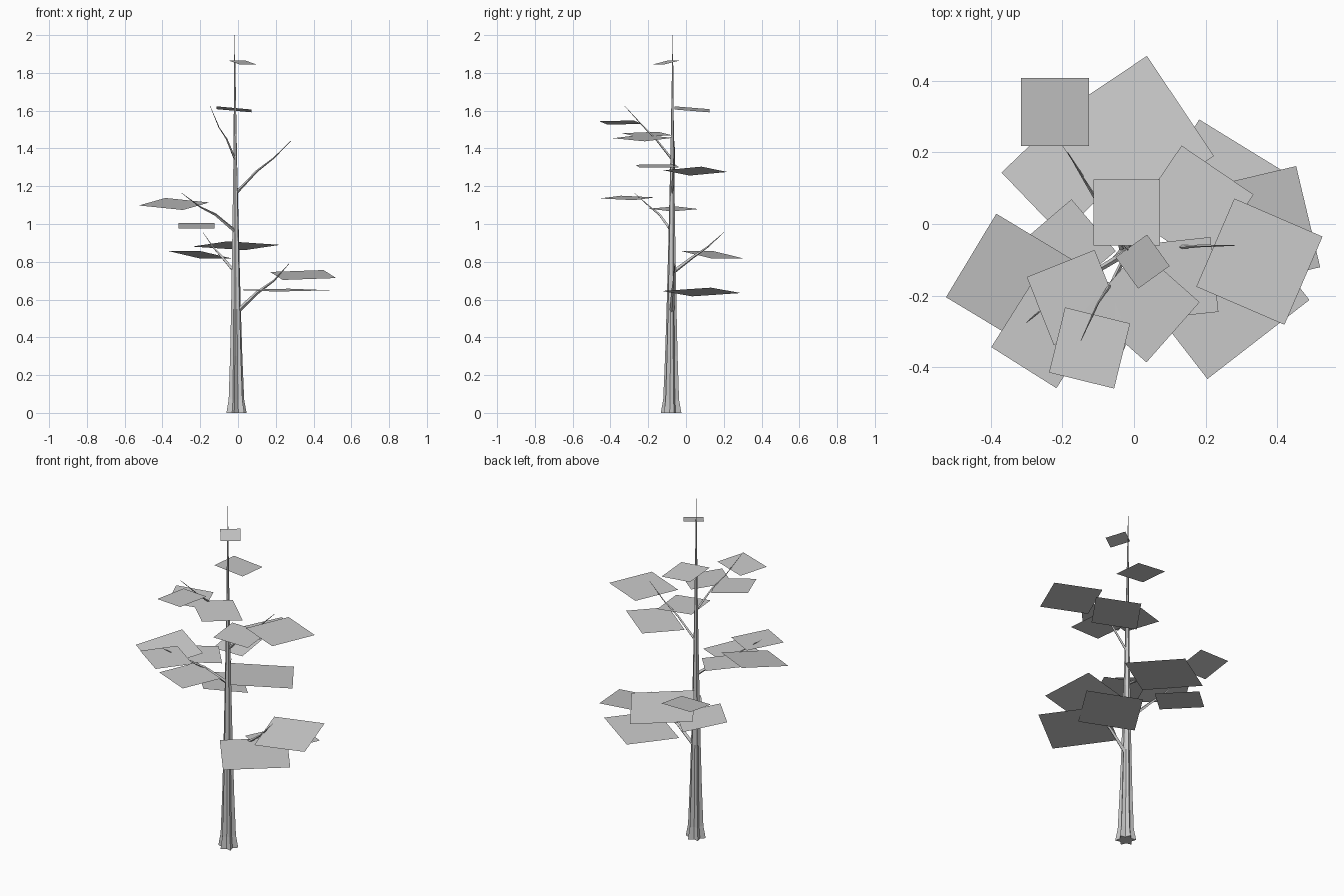
import bpy, bmesh, math
from mathutils import Vector

if "Cube" in bpy.data.objects:
    bpy.data.objects.remove(bpy.data.objects["Cube"])


def make_object(name, bm, fix_normals=True):
    if fix_normals:
        bmesh.ops.recalc_face_normals(bm, faces=bm.faces)
    mesh = bpy.data.meshes.new(name)
    bm.to_mesh(mesh)
    bm.free()
    obj = bpy.data.objects.new(name, mesh)
    bpy.context.collection.objects.link(obj)
    return obj


def loft(name, rings):
    """Skin a list of equal-length point rings, with end caps."""
    bm = bmesh.new()
    loops = [[bm.verts.new(p) for p in ring] for ring in rings]
    n = len(loops[0])
    for a, b in zip(loops, loops[1:]):
        for i in range(n):
            j = (i + 1) % n
            bm.faces.new((a[i], a[j], b[j], b[i]))
    bm.faces.new(loops[0][::-1])
    bm.faces.new(loops[-1])
    return make_object(name, bm)


# Trunk: lobed section, flared at the root (height, outer radius, inner radius)
TRUNK = [(0, .056, .034), (.07, .043, .027), (.3, .034, .022), (.55, .027, .019),
         (.95, .018, .014), (1.35, .010, .009), (1.65, .006, .005), (2.0, .001, .001)]
LOBES = 6
rings = []
for z, outer, inner in TRUNK:
    t = z / 2
    cx, cy = -.008 - .010 * t, -.079 + .009 * t
    ring = []
    for i in range(LOBES * 2):
        a = math.pi * i / LOBES + .3
        r = inner if i % 2 else outer
        ring.append((cx + r * math.cos(a), cy + r * math.sin(a), z))
    rings.append(ring)
loft("trunk", rings)


# Branches: thin tapering tubes along bent paths
def branch(name, points, radius=.012, sides=4):
    pts = [Vector(p) for p in points]
    axis = (pts[-1] - pts[0]).normalized()
    side = axis.cross(Vector((0, 0, 1))).normalized()
    up = side.cross(axis)
    out = []
    for k, p in enumerate(pts):
        r = radius * (1 - k / (len(pts) - 1)) + .001
        out.append([p + r * (math.cos(2 * math.pi * i / sides) * side
                             + math.sin(2 * math.pi * i / sides) * up)
                    for i in range(sides)])
    loft(name, out)


BRANCHES = [
    [(-.01, -.075, .53), (.10, -.07, .635), (.19, -.065, .70), (.27, -.06, .79)],
    [(-.012, -.075, .74), (-.08, .03, .82), (-.13, .11, .875), (-.185, .2, .955)],
    [(-.013, -.075, .96), (-.12, -.14, 1.05), (-.2, -.19, 1.09), (-.3, -.275, 1.165)],
    [(-.014, -.072, 1.16), (.10, -.066, 1.28), (.19, -.061, 1.35), (.28, -.06, 1.44)],
    [(-.015, -.072, 1.34), (-.06, -.16, 1.45), (-.1, -.22, 1.51), (-.148, -.325, 1.625)],
]
for i, path in enumerate(BRANCHES):
    branch(f"branch_{i + 1}", path, .012 - .0015 * i)


# Foliage cards: centre x, y, z, side, edge direction (dx, dy), slope in x, slope in y
CARDS = [
    # crown
    (.024, -.105, 1.855, .108, 32, 23, -.12, .17),
    (-.02, .032, 1.607, .185, 1, 0, -.09, -.08),
    # lowest branch
    (.345, -.013, .73, .29, 101, 24, 0, .15),
    (.232, .082, .64, .305, 70, -43, .11, 0),
    (.237, -.18, .65, .36, 102, 79, 0, .03),
    # back branch
    (-.22, .313, .99, .19, 1, 0, 0, .15),
    (-.01, .236, .885, .336, 100, 67, 0, -.1),
    (-.2, .14, .837, .24, 46, -48, -.12, -.12),
    # left branch
    (-.338, -.158, 1.106, .272, 83, -50, 0, .17),
    (-.25, -.31, 1.138, .215, 65, -41, -.08, 0),
    (-.185, -.065, 1.08, .19, 65, -76, -.1, 0),
    (-.124, -.27, 1.05, .24, 93, -40, 0, 0),
    # right branch
    (.35, -.105, 1.372, .268, 88, -38, 0, 0),
    (.165, .05, 1.28, .243, 72, -49, .14, 0),
    (.12, -.152, 1.307, .21, 75, 8, -.07, 0),
    # front branch
    (-.167, -.205, 1.475, .204, 68, 27, -.1, 0),
    (-.124, -.346, 1.537, .187, 65, -16, .1, 0),
    (.025, -.228, 1.455, .224, 53, 60, -.11, 0),
]
for i, (x, y, z, s, dx, dy, gx, gy) in enumerate(CARDS):
    u = Vector((dx, dy)).normalized() * s / 2
    v = Vector((-u.y, u.x))
    bm = bmesh.new()
    corners = []
    for a, b in ((-1, -1), (1, -1), (1, 1), (-1, 1)):
        p = u * a + v * b
        corners.append(bm.verts.new((x + p.x, y + p.y, z + gx * p.x + gy * p.y)))
    bm.faces.new(corners)
    make_object(f"leaf_card_{i + 1}", bm, False)
